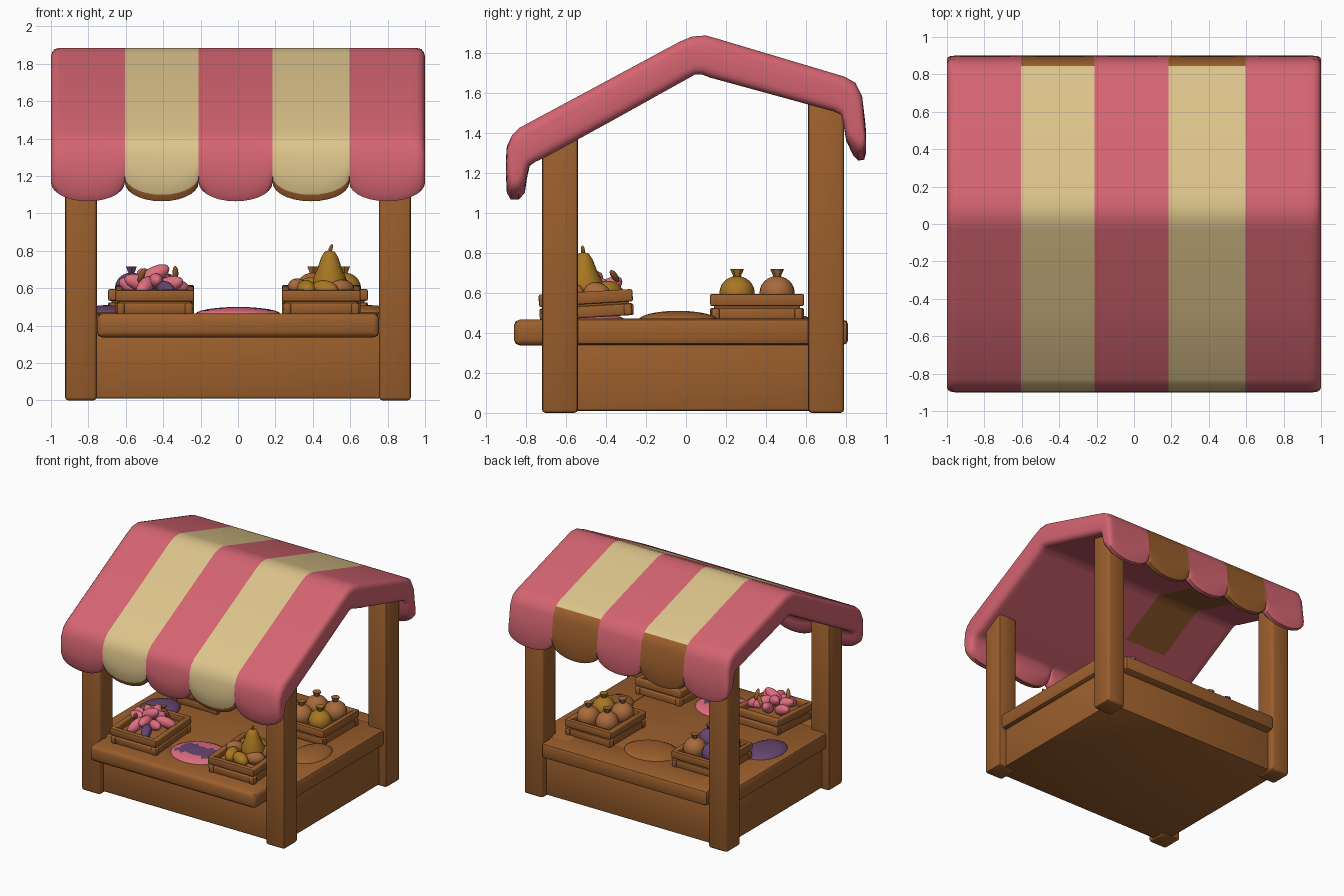
import bpy, bmesh, math, random
from mathutils import Matrix, Vector, Euler

random.seed(4)
if "Cube" in bpy.data.objects:
    bpy.data.objects.remove(bpy.data.objects["Cube"], do_unlink=True)


def material(name, *rgb):
    m = bpy.data.materials.new(name)
    m.use_nodes = True
    m.diffuse_color = (*rgb, 1)
    m.node_tree.nodes["Principled BSDF"].inputs["Base Color"].default_value = (*rgb, 1)
    return m


WOOD = material("wood brown", .33, .114, .026)
PINK = material("awning pink", .66, .128, .165)
CREAM = material("awning cream", .72, .55, .26)
MUSTARD = material("mustard fruit", .39, .185, .016)
ORANGE = material("orange brown fruit", .39, .145, .045)
ROSE = material("rose fruit", .74, .155, .22)
PURPLE = material("purple fruit", .135, .06, .165)


def finish(name, bm, *mats):
    bmesh.ops.recalc_face_normals(bm, faces=bm.faces)
    me = bpy.data.meshes.new(name)
    bm.to_mesh(me)
    bm.free()
    for m in mats:
        me.materials.append(m)
    ob = bpy.data.objects.new(name, me)
    bpy.context.collection.objects.link(ob)
    bpy.ops.object.select_all(action='DESELECT')
    ob.select_set(True)
    bpy.context.view_layer.objects.active = ob
    bpy.ops.object.shade_smooth_by_angle(angle=math.radians(45))
    return ob


def add_box(bm, lo, hi, bevel=.02, mat=Matrix()):
    """Rounded box between two corners."""
    lo, hi = Vector(lo), Vector(hi)
    m = mat @ Matrix.Translation((lo + hi) / 2) @ Matrix.Diagonal((*(hi - lo), 1))
    verts = bmesh.ops.create_cube(bm, size=1, matrix=m)["verts"]
    edges = list({e for v in verts for e in v.link_edges})
    bmesh.ops.bevel(bm, geom=edges, offset=bevel, segments=2, affect='EDGES', profile=.5)


def box(name, lo, hi, bevel=.02, mat=WOOD):
    bm = bmesh.new()
    add_box(bm, lo, hi, bevel)
    return finish(name, bm, mat)


def add_ball(bm, center, radii, rot=(0, 0, 0), mat=Matrix()):
    m = (mat @ Matrix.Translation(center) @ Euler(rot).to_matrix().to_4x4()
         @ Matrix.Diagonal((*radii, 1)))
    return bmesh.ops.create_uvsphere(bm, u_segments=20, v_segments=12, radius=1, matrix=m)


# Posts, base and counter
for side, sx in (("right", -1), ("left", 1)):
    x0, x1 = sorted((sx * .755, sx * .925))
    box("front_" + side + "_post", (x0, -.72, 0), (x1, -.54, 1.42), .018)
    box("back_" + side + "_post", (x0, .61, 0), (x1, .79, 1.59), .018)
    a, b = sorted((sx * .6, sx * .9))
    box(side + "_ledge", (a, -.6, .34), (b, .68, .472), .025)
box("base", (-.86, -.67, .01), (.86, .74, .36), .012)
box("counter_top", (-.8, -.65, .35), (.8, .7, .462), .01)
box("front_ledge", (-.755, -.86, .337), (.755, -.5, .466), .03)
box("back_ledge", (-.755, .5, .34), (.755, .81, .466), .025)

# Awning: outer and inner (y, z) pairs from the front lip to the back lip
OUTER = [(-.875, 1.065), (-.895, 1.1), (-.9, 1.2), (-.895, 1.32), (-.87, 1.385),
         (-.83, 1.425), (-.43, 1.64), (-.03, 1.855), (.03, 1.88), (.1, 1.885),
         (.17, 1.865), (.79, 1.68), (.845, 1.65), (.88, 1.58), (.895, 1.42),
         (.9, 1.3), (.89, 1.265)]
INNER = [(-.835, 1.065), (-.805, 1.1), (-.795, 1.17), (-.78, 1.235), (-.75, 1.255),
         (-.705, 1.275), (-.35, 1.47), (0, 1.665), (.045, 1.69), (.08, 1.69),
         (.12, 1.675), (.74, 1.505), (.775, 1.49), (.785, 1.45), (.8, 1.36),
         (.835, 1.285), (.86, 1.26)]
N = len(OUTER)
LIFT = [1, 1, .6, .1] + [0] * (N - 7) + [.35, 1, 1]
BOUNDS = [-1, -.605, -.21, .185, .595, 1]
STEPS = 14


def awning_ring(bm, x, u):
    lift = .1 * (1 - math.sqrt(max(0, 1 - u * u)))
    d = min(1, (1 - abs(x)) / .04)
    k = .5 + .5 * math.sqrt(max(0, 1 - (1 - d) ** 2))
    out, inn = [], []
    for o, i, w in zip(OUTER, INNER, LIFT):
        o, i = Vector(o), Vector(i)
        mid = (o + i) / 2
        for p, row in ((o, out), (i, inn)):
            q = mid + (p - mid) * k
            row.append(bm.verts.new((x, q.x, q.y + lift * w)))
    return out + inn[::-1]


bm = bmesh.new()
rings = []
for s in range(5):
    c, h = (BOUNDS[s] + BOUNDS[s + 1]) / 2, (BOUNDS[s + 1] - BOUNDS[s]) / 2
    for t in range(1 if s else 0, STEPS + 1):
        u = math.sin(math.pi * (t / STEPS - .5))
        rings.append((s, awning_ring(bm, c + h * u, u)))
for (_, r0), (s, r1) in zip(rings, rings[1:]):
    for j in range(2 * N):
        k = (j + 1) % (2 * N)
        f = bm.faces.new((r0[j], r0[k], r1[k], r1[j]))
        if s % 2:
            rim = j == 0 or N - 5 <= j < N or j == 2 * N - 1
            under = j >= N and not rim
            if under:
                f.material_index = 2 if s == 1 and f.calc_center_median().y > -.36 else 0
            else:
                f.material_index = 2 if rim else 1
bm.faces.new(rings[0][1])
bm.faces.new(rings[-1][1])
finish("striped_awning", bm, PINK, CREAM, WOOD)

# Soft mounds between the crates
for name, x, y, r, mats in (
        ("front_mound", 0, -.5, (.23, .2, .04), (ROSE, PURPLE)),
        ("right_mound", -.7, -.04, (.15, .2, .05), (PURPLE,)),
        ("left_mound", .7, -.04, (.14, .2, .05), (WOOD,)),
        ("back_mound", 0, .45, (.22, .18, .04), (WOOD,))):
    bm = bmesh.new()
    add_ball(bm, (x, y, .46), r)
    if len(mats) > 1:
        for f in bm.faces:
            p = f.calc_center_median()
            f.material_index = int(-.1 < p.y - y < .06 and abs(p.x) < .17)
    finish(name, bm, *mats)


# Slatted crates, returning their placement
def crate(name, x, y, z, tilt):
    m = Matrix.Translation((x, y, z)) @ Matrix.Rotation(tilt, 4, 'X')
    w, d, t = .21, .235, .04
    bm = bmesh.new()
    for z0, z1, grow in ((0, .06, -.008), (.068, .13, 0)):
        for s in (-1, 1):
            a, b = sorted((s * (w + grow), s * (w + grow - t)))
            add_box(bm, (a, -d, z0), (b, d, z1), .01, m)
            a, b = sorted((s * (d + grow), s * (d + grow - t)))
            add_box(bm, (-w, a, z0), (w, b, z1), .01, m)
    add_box(bm, (-w + .02, -d + .02, 0), (w - .02, d - .02, .08), .005, m)
    finish(name, bm, WOOD)
    return m


rose_crate = crate("front_right_crate", -.445, -.495, .475, .06)
pear_crate = crate("front_left_crate", .445, -.495, .475, .06)
orange_crate = crate("back_left_crate", .485, .355, .465, 0)
purple_crate = crate("back_right_crate", -.485, .355, .465, 0)


def round_fruit(name, m, x, y, mat, r=.088, z=.135):
    """Ball with a small flared crown."""
    bm = bmesh.new()
    add_ball(bm, (x, y, z), (r, r, r * .95), mat=m)
    top = Matrix.Translation((x, y, z + r * 1.08))
    bmesh.ops.create_cone(bm, cap_ends=True, segments=6, radius1=.015, radius2=.034,
                          depth=.045, matrix=m @ top)
    finish(name, bm, mat)


spots = [(sx * .085, sy * .1) for sx in (-1, 1) for sy in (-1, 1)]
for i, (x, y) in enumerate(spots):
    round_fruit("orange_fruit_%d" % i, orange_crate, x, y, MUSTARD if i == 2 else ORANGE)
    round_fruit("plum_fruit_%d" % i, purple_crate, x, y, ORANGE if i == 3 else PURPLE)

# Pile of lobed rose fruit with stubs
for i in range(11):
    a = i * 2.4
    r = .035 * math.sqrt(i)
    x, y, z = r * math.cos(a) * 1.2, r * math.sin(a) * 1.35, .2 - r * .65
    bm = bmesh.new()
    add_ball(bm, (x, y, z), (.085, .04, .042),
             (random.uniform(-.4, .4), random.uniform(-.6, .6), a), rose_crate)
    finish("rose_fruit_%d" % i, bm, PURPLE if i == 10 else ROSE)
for i, (x, y) in enumerate(((.11, .06), (-.07, -.09), (.02, .15))):
    bm = bmesh.new()
    add_ball(bm, (x, y, .2), (.016, .016, .045), (.4, .4 * i, 0), rose_crate)
    finish("fruit_stub_%d" % i, bm, WOOD)

# Pear, lathed, with a stem
bm = bmesh.new()
prof = [(0, .07), (.06, .08), (.092, .13), (.088, .18), (.062, .24), (.046, .29), (.028, .32), (0, .33)]
pv = [bm.verts.new((r, 0, z)) for r, z in prof]
pe = [bm.edges.new(p) for p in zip(pv, pv[1:])]
bmesh.ops.spin(bm, geom=pv + pe, cent=(0, 0, 0), axis=(0, 0, 1), angle=math.tau, steps=20)
bmesh.ops.remove_doubles(bm, verts=bm.verts, dist=.0005)
bm.transform(pear_crate @ Matrix.Translation((.045, 0, 0)))
finish("pear", bm, MUSTARD)
bm = bmesh.new()
add_ball(bm, (.05, 0, .335), (.01, .01, .028), (0, .3, 0), pear_crate)
finish("pear_stem", bm, WOOD)

# Smaller fruit lying round the pear
for i in range(7):
    a = i * math.tau / 7 + .4
    bm = bmesh.new()
    add_ball(bm, (.12 * math.cos(a), .13 * math.sin(a), .125), (.075, .05, .05),
             (0, random.uniform(-.4, .4), a + 1), pear_crate)
    finish("small_fruit_%d" % i, bm, ORANGE if i % 3 == 0 else MUSTARD)
